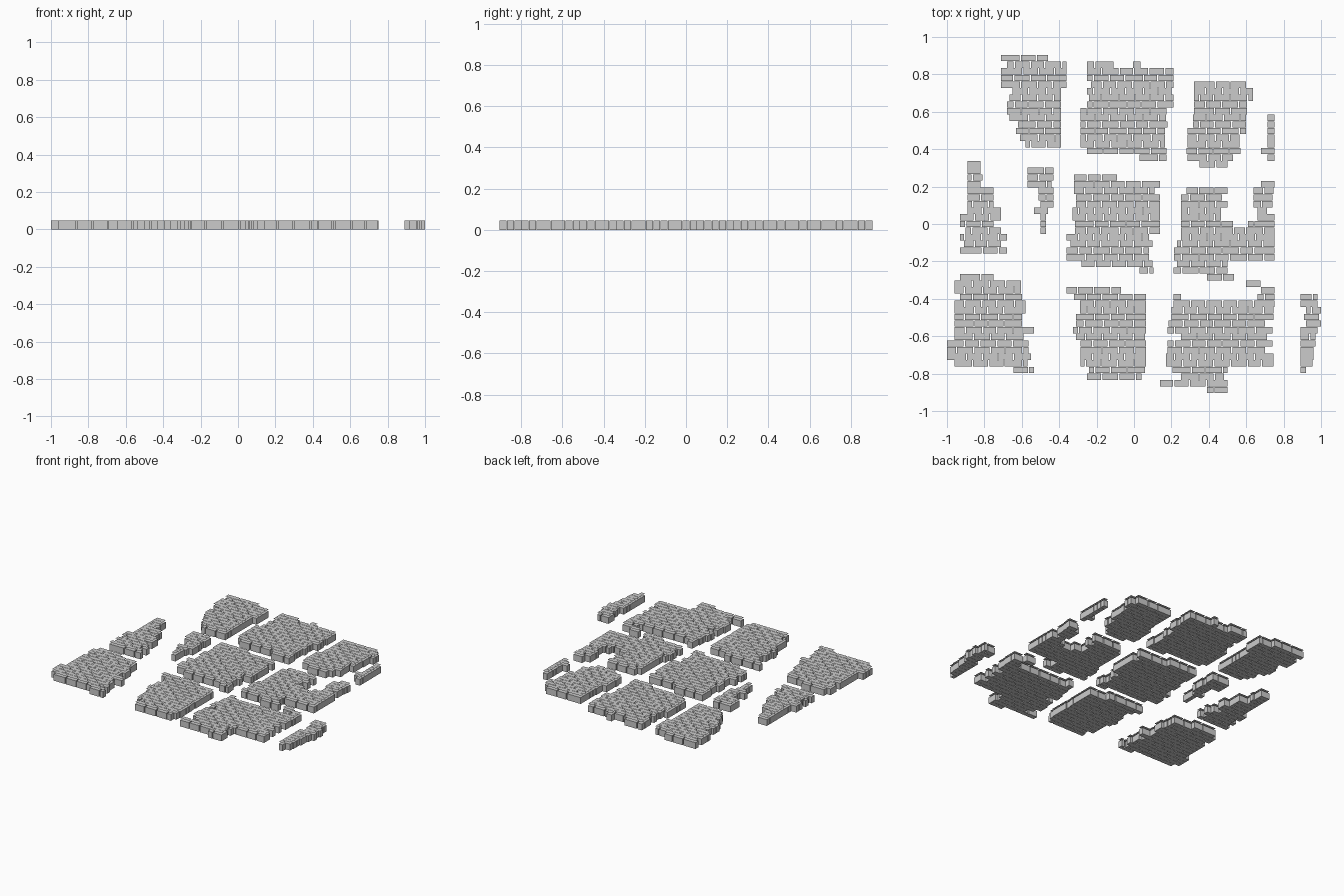
import bpy, random

random.seed(4)
ROWS, TOP = 51, 0.905
PITCH = 2 * TOP / ROWS          # depth of one brick course
BRICK, GAP = 0.086, 0.007       # brick spacing and joint width
BODY_H, CAP_Z = 0.046, 0.06     # brick body height, thin face floating above it


def make_object(name, verts, faces):
    mesh = bpy.data.meshes.new(name)
    mesh.from_pydata(verts, [], faces)
    mesh.update()
    bpy.context.collection.objects.link(bpy.data.objects.new(name, mesh))


def course(x0, x1, row):
    """Split one course into bricks in a running bond."""
    joints, k = [], int(x0 / BRICK) - 2
    while k * BRICK < x1 + BRICK:
        x = (k + 0.5 * (row % 2)) * BRICK + random.uniform(-0.008, 0.008)
        if x0 + 0.025 < x < x1 - 0.025:
            joints.append(x)
        k += 1
    left = [x0] + [j + GAP / 2 for j in joints]
    right = [j - GAP / 2 for j in joints] + [x1]
    return zip(left, right)


def patch(name, row, *runs):
    """Stack courses downwards from a start row; each run is (count, left, right)."""
    bv, bf, cv, cf = [], [], [], []
    for count, x0, x1 in runs:
        for _ in range(count):
            ya = TOP - row * PITCH - 0.0008
            yb = TOP - (row + 1) * PITCH + 0.0008
            for a, b in course(x0, x1, row):
                ring = [(a, yb), (b, yb), (b, ya), (a, ya)]
                n = len(bv)
                bv += [(x, y, 0) for x, y in ring] + [(x, y, BODY_H) for x, y in ring]
                bf += [(n + 3, n + 2, n + 1, n), (n + 4, n + 5, n + 6, n + 7)]
                bf += [(n + i, n + (i + 1) % 4, n + 4 + (i + 1) % 4, n + 4 + i) for i in range(4)]
                m = len(cv)
                cv += [(x, y, CAP_Z) for x, y in ring]
                cf.append((m, m + 1, m + 2, m + 3))
            row += 1
    make_object(name + "_bricks", bv, bf)
    make_object(name + "_top_faces", cv, cf)


# Back row of patches
patch("back_left", 0, (1, -.71, -.46), (1, -.68, -.36), (3, -.71, -.36), (1, -.65, -.39),
      (1, -.665, -.39), (2, -.68, -.39), (1, -.665, -.39), (1, -.62, -.39),
      (1, -.63, -.39), (1, -.61, -.39), (1, -.58, -.39))
patch("back_middle", 1, (1, -.25, -.11), (2, -.25, .21), (1, -.23, .21), (1, -.25, .20),
      (1, -.24, .21), (1, -.25, .21), (1, -.285, .175), (1, -.285, .17), (1, -.285, .18),
      (3, -.285, .165), (1, -.25, .175), (1, .03, .175))
patch("back_middle_stray", 1, (1, -.005, .035))
patch("back_right", 4, (1, .32, .60), (2, .32, .635), (2, .32, .605), (2, .315, .60),
      (1, .285, .60), (2, .285, .565), (1, .28, .57), (1, .285, .53), (1, .35, .50))
patch("back_right_sliver", 9, (5, .715, .75), (1, .68, .75), (1, .715, .75))

# Centre row of patches
patch("centre_far_left", 16, (2, -.89, -.82), (1, -.89, -.81), (1, -.89, -.82),
      (3, -.89, -.75), (1, -.89, -.71), (1, -.93, -.71), (1, -.93, -.75),
      (1, -.90, -.71), (1, -.93, -.68), (1, -.91, -.71), (1, -.93, -.68))
patch("centre_left_sliver", 17, (2, -.57, -.43), (1, -.57, -.44), (2, -.51, -.43),
      (1, -.50, -.43), (1, -.535, -.46), (3, -.50, -.47))
patch("centre_middle", 18, (1, -.32, -.09), (1, -.32, .14), (1, -.32, .11), (2, -.31, .14),
      (2, -.33, .14), (2, -.315, .14), (1, -.36, .08), (1, -.34, .10), (2, -.36, .08),
      (1, -.28, .10), (1, .03, .105))
patch("centre_right", 20, (1, .28, .50), (1, .25, .47), (1, .25, .50), (2, .25, .465),
      (2, .25, .53), (1, .25, .75), (1, .23, .75), (2, .215, .75),
      (1, .23, .50), (1, .21, .50), (1, .39, .535))
patch("centre_right_arm", 19, (1, .68, .75), (1, .64, .745), (2, .64, .74), (1, .66, .71),
      (1, .66, .75), (1, .61, .75), (1, .535, .75))

# Front row of patches
patch("front_left", 33, (1, -.93, -.75), (2, -.96, -.605), (1, -.93, -.60), (2, -.96, -.58),
      (2, -.96, -.60), (1, -.96, -.535), (1, -.96, -.59), (2, -1.0, -.565),
      (1, -1.0, -.55), (1, -.96, -.57), (1, -.645, -.535))
patch("front_middle", 35, (1, -.36, -.07), (1, -.32, .065), (2, -.29, .065), (2, -.31, .065),
      (1, -.325, .065), (1, -.31, .06), (4, -.285, .065), (1, -.24, .06), (1, -.25, .04))
patch("front_right", 36, (1, .21, .25), (1, .21, .75), (2, .20, .745), (1, .185, .70),
      (1, .18, .74), (1, .25, .71), (1, .18, .74), (1, .18, .70), (2, .17, .745),
      (1, .205, .50), (1, .25, .48), (1, .14, .50), (1, .39, .50))
patch("front_right_corner", 34, (1, .60, .675), (1, .68, .75), (1, .66, .75))
patch("front_far_right_sliver", 36, (2, .89, .98), (1, .92, 1.0), (1, .91, .99),
      (1, .92, 1.0), (1, .89, .98), (2, .89, .97), (2, .89, .96), (1, .89, .955),
      (1, .89, .92))
